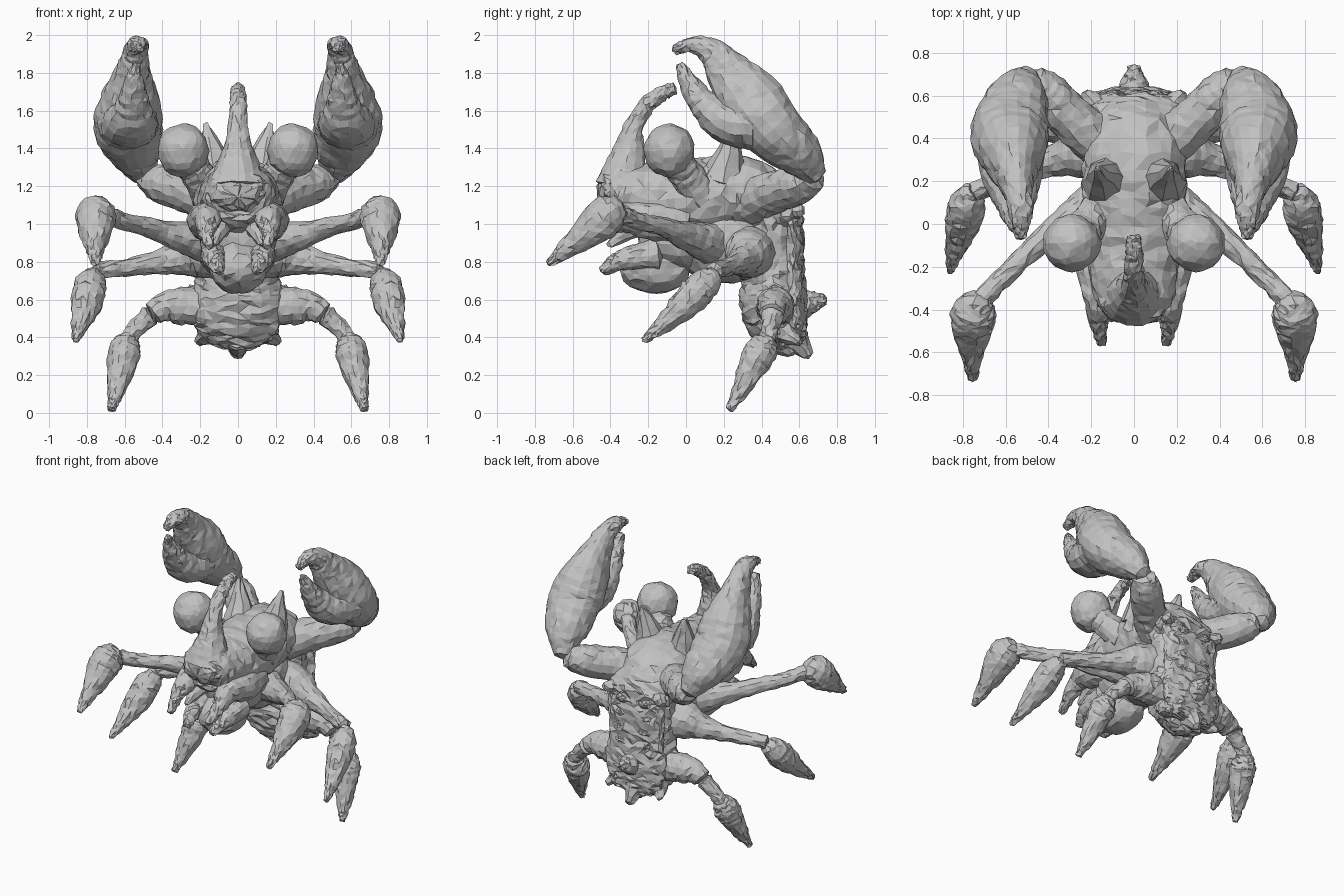
import bpy, bmesh, math, random
from mathutils import Vector

random.seed(4)
if "Cube" in bpy.data.objects:
    bpy.data.objects.remove(bpy.data.objects["Cube"], do_unlink=True)

shell = bpy.data.materials.new("grey_shell")
shell.use_nodes = True
GREY = (0.54, 0.54, 0.54, 1)
shell.diffuse_color = GREY
shell.node_tree.nodes["Principled BSDF"].inputs["Base Color"].default_value = GREY


def finish(name, bm, rough, mirror):
    """Roughen the skin, then make the object and its mirrored twin."""
    for v in bm.verts:
        v.co += Vector([random.uniform(-rough, rough) for _ in range(3)])
    bmesh.ops.triangulate(bm, faces=bm.faces[:])
    for sign, side in ((1, "left_"), (-1, "right_")) if mirror else ((1, ""),):
        if sign < 0:
            for v in bm.verts:
                v.co.x *= -1
        bmesh.ops.recalc_face_normals(bm, faces=bm.faces[:])
        mesh = bpy.data.meshes.new(side + name)
        bm.to_mesh(mesh)
        mesh.materials.append(shell)
        bpy.context.collection.objects.link(bpy.data.objects.new(side + name, mesh))
    bm.free()


def spline(keys, steps):
    """Smooth curve through keys of position, radius and width factor."""
    k = [Vector(tuple(p) + (1,) * (5 - len(p))) for p in keys]
    k = [k[0] * 2 - k[1]] + k + [k[-1] * 2 - k[-2]]
    out = []
    for a, b, c, d in zip(k, k[1:], k[2:], k[3:]):
        for i in range(steps):
            t = i / steps
            out.append(0.5 * (2 * b + (c - a) * t + (2 * a - 5 * b + 4 * c - d) * t * t
                              + (3 * b - a - 3 * c + d) * t ** 3))
    return out + [k[-2]]


def limb(name, keys, mirror=True, sides=14, steps=5, rough=0.006):
    """Swept round body; the width factor stretches each ring sideways."""
    pts = spline(keys, steps)
    pos = [Vector(p[:3]) for p in pts]
    bm = bmesh.new()
    rings = []
    for i, p in enumerate(pts):
        along = (pos[min(i + 1, len(pos) - 1)] - pos[max(i - 1, 0)]).normalized()
        ref = Vector((0, 1, 0)) if abs(along.x) > 0.8 else Vector((1, 0, 0))
        u = (ref - along * ref.dot(along)).normalized()
        w = along.cross(u)
        r = max(p[3], 0.012)
        ring = []
        for s in range(sides):
            a = math.tau * s / sides
            ring.append(bm.verts.new(pos[i] + u * math.cos(a) * r * p[4] + w * math.sin(a) * r))
        rings.append(ring)
    for a, b in zip(rings, rings[1:]):
        for s in range(sides):
            t = (s + 1) % sides
            bm.faces.new((a[s], a[t], b[t], b[s]))
    # Rounded ends
    for ring, p, q, r in ((rings[0], pos[0], pos[1], pts[0][3]), (rings[-1], pos[-1], pos[-2], pts[-1][3])):
        tip = bm.verts.new(p + (p - q).normalized() * r * 0.4)
        for s in range(sides):
            bm.faces.new((ring[s], ring[(s + 1) % sides], tip))
    finish(name, bm, rough, mirror)


def blob(name, centre, radii, mirror=False, rough=0.008):
    bm = bmesh.new()
    bmesh.ops.create_icosphere(bm, subdivisions=3, radius=1)
    for v in bm.verts:
        v.co = Vector(c + r * n for c, r, n in zip(centre, radii, v.co))
    finish(name, bm, rough, mirror)


def spike(name, base, tip, r, mirror=True, blunt=0.018):
    limb(name, [(*base, r), (*tip, blunt)], mirror, sides=8, steps=4)


# Carapace, belly, upright abdomen and flat back
limb("carapace", [(0, -.45, 1.15, .06, 1.6), (0, -.36, 1.17, .15, 1.2), (0, -.15, 1.13, .19, 1.15),
                  (0, .1, 1.14, .21, 1.15), (0, .3, 1.16, .2, 1.2), (0, .48, 1.08, .15, 1.55),
                  (0, .58, 1.03, .07, 3)],
     False, sides=24, rough=0.01)
blob("belly", (0, .2, .9), (.22, .26, .22))
limb("abdomen", [(0, .45, 1.1, .12, 1.8), (0, .46, .9, .14, 1.5), (0, .46, .7, .16, 1.4),
                 (0, .46, .55, .17, 1.45), (0, .49, .43, .13, 1.6), (0, .52, .36, .07, 1.6)],
     False, sides=24, steps=6, rough=0.012)
limb("back_plate", [(0, .56, 1.09, .045, 5), (0, .565, .95, .055, 4), (0, .565, .75, .06, 3.5),
                    (0, .57, .58, .07, 3.4), (0, .58, .44, .06, 3.4), (0, .58, .37, .04, 4)],
     False, sides=28, steps=6, rough=0.01)

# Knobs and spikes on the back
for i in range(5):
    blob("back_knob", (.09, .6, 1.02 - i * 0.1), (.05, .025, .03), True, 0.004)
limb("tail_lump", [(0, .55, .56, .1), (0, .66, .585, .065), (0, .73, .605, .03)], False)
spike("tail_tip", (0, .55, .43), (0, .645, .3), .1, False, 0.03)
spike("tail_point", (0, .46, .42), (0, .56, .32), .1, False, 0.04)
spike("tail_side_spike", (.15, .52, .43), (.21, .6, .37), .07)
spike("rim_spike", (.15, .45, .62), (.26, .47, .66), .06)
spike("shoulder_rim", (.14, .52, 1.07), (.23, .61, 1.07), .06, blunt=.03)
spike("shoulder_spike", (.12, .2, 1.24), (.17, .26, 1.53), .125, blunt=.015)

# Head: horn, cheeks, jaw and mouth prongs
limb("horn", [(0, -.34, 1.2, .14, 1.2), (0, -.305, 1.36, .095), (0, -.28, 1.5, .055),
              (0, -.21, 1.625, .045), (0, -.13, 1.69, .04), (0, -.06, 1.715, .032)], False)
limb("cheek", [(.12, -.02, 1.0, .12), (.17, -.2, 1.02, .1), (.16, -.35, 1.03, .075),
               (.165, -.46, .96, .045), (.15, -.56, .88, .02)])
blob("jaw", (0, -.16, .77), (.15, .19, .14))
blob("throat", (0, -.04, .94), (.21, .22, .2))
limb("lower_lip", [(.12, -.15, .84, .08), (.13, -.3, .82, .06), (.115, -.38, .79, .045),
                   (.1, -.44, .75, .025)])
spike("mouth_feeler", (.1, -.28, .98), (.13, -.41, .89), .06)

# Round eyes on short stalks
blob("eye", (.29, -.09, 1.39), (.135, .135, .14), True, 0.006)
limb("eye_stalk", [(.14, .08, 1.16, .11), (.21, .0, 1.26, .09), (.27, -.06, 1.35, .09)])

# Raised arms with pincers
limb("arm", [(.12, .36, 1.12, .13), (.27, .47, 1.17, .11), (.4, .6, 1.21, .105),
             (.48, .67, 1.25, .075)])
limb("claw", [(.5, .69, 1.25, .055), (.54, .6, 1.37, .125, 1.1), (.58, .45, 1.51, .165, 1.1),
              (.57, .34, 1.655, .175, .92), (.555, .22, 1.81, .12, .75), (.54, .13, 1.915, .075, .85),
              (.53, .03, 1.95, .042, 1.2), (.53, -.06, 1.92, .025)], sides=18)
limb("pincer_thumb", [(.58, .36, 1.53, .14, 1.2), (.57, .22, 1.54, .12, 1.2), (.555, .1, 1.63, .085, 1.1),
                      (.55, .02, 1.74, .055), (.54, -.035, 1.845, .02)])

# Three pairs of walking legs, each with a swollen pointed foot
limb("front_leg", [(.15, .12, .9, .11), (.3, .02, .93, .08), (.47, -.11, .98, .052),
                   (.62, -.26, 1.02, .045), (.74, -.38, 1.07, .05)])
limb("front_foot", [(.74, -.35, 1.1, .06), (.75, -.41, 1.055, .105), (.758, -.49, .98, .095),
                    (.757, -.63, .87, .05), (.755, -.73, .79, .018)])
limb("middle_leg", [(.1, .34, .85, .15), (.24, .33, .84, .125), (.36, .3, .81, .08),
                    (.55, .23, .775, .048), (.75, .15, .75, .045)])
limb("middle_foot", [(.755, .16, .73, .05), (.78, .09, .675, .085), (.8, .01, .59, .085),
                     (.835, -.12, .47, .047), (.86, -.22, .385, .018)])
limb("rear_leg", [(.14, .48, .56, .1), (.3, .47, .565, .1), (.4, .46, .555, .075),
                  (.51, .45, .475, .05), (.59, .43, .38, .045)])
limb("rear_foot", [(.58, .44, .39, .055), (.6, .4, .33, .085), (.615, .355, .25, .078),
                   (.65, .28, .1, .042), (.67, .23, .018, .018)])
